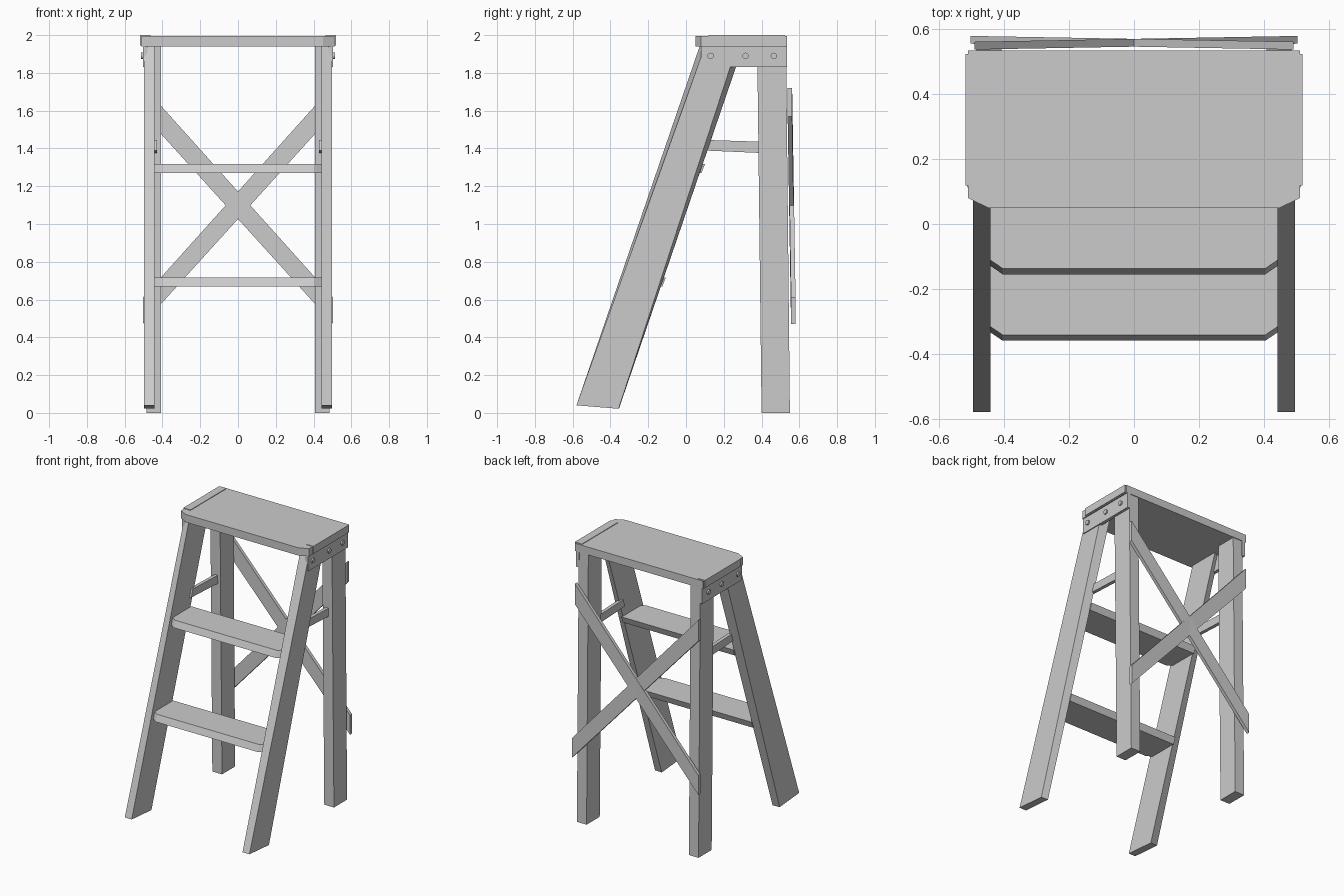
import bpy, bmesh
from math import pi
from mathutils import Matrix

if "Cube" in bpy.data.objects:
    bpy.data.objects.remove(bpy.data.objects["Cube"])


def loft(name, ring_a, ring_b):
    """Closed solid between two matching rings of points."""
    bm = bmesh.new()
    a = [bm.verts.new(p) for p in ring_a]
    b = [bm.verts.new(p) for p in ring_b]
    n = len(a)
    bm.faces.new(a)
    bm.faces.new(b[::-1])
    for i in range(n):
        j = (i + 1) % n
        bm.faces.new((a[j], a[i], b[i], b[j]))
    return finish(name, bm)


def finish(name, bm):
    bmesh.ops.recalc_face_normals(bm, faces=bm.faces)
    me = bpy.data.meshes.new(name)
    bm.to_mesh(me)
    bm.free()
    ob = bpy.data.objects.new(name, me)
    bpy.context.collection.objects.link(ob)
    return ob


def mirrored(ob):
    """Mirror a part across x = 0."""
    m = ob.modifiers.new("Mirror", 'MIRROR')
    m.use_mirror_merge = False
    return ob


def side_profile(name, x0, x1, outline, inner=None):
    """Extrude a (y, z) outline along x."""
    return loft(name, [(x0, y, z) for y, z in (inner or outline)],
                [(x1, y, z) for y, z in outline])


def rect(y0, y1, z0, z1):
    return [(y0, z0), (y1, z0), (y1, z1), (y0, z1)]


# Top board with cut front corners
top = [(-.45, .05), (.45, .05), (.512, .08), (.512, .535), (-.512, .535), (-.512, .08)]
loft("top_board", [(x, y, 1.94) for x, y in top], [(x, y, 1.996) for x, y in top])

# End caps, bracket plates and bolts
mirrored(side_profile("top_end_cap", .462, .519, rect(.118, .525, 1.945, 2.0)))
mirrored(side_profile("bracket_plate", .48, .504, rect(.08, .535, 1.83, 1.945)))
for y in (.13, .315, .465):
    bm = bmesh.new()
    bmesh.ops.create_cone(bm, cap_ends=True, segments=12, radius1=.017, radius2=.017,
                          depth=.02, matrix=Matrix.Translation((.504, y, 1.89))
                          @ Matrix.Rotation(pi / 2, 4, 'Y'))
    mirrored(finish("bolt", bm))

# Slanted front legs, outer face narrowing toward the top
mirrored(side_profile("front_leg", .442, .497,
                      [(-.58, .04), (-.357, .022), (.27, 1.94), (.1, 1.94)],
                      [(-.58, .04), (-.355, .022), (.302, 1.94), (.072, 1.94)]))

# Rear legs
mirrored(side_profile("rear_leg", .408, .485,
                      [(.4, 0), (.55, 0), (.53, 1.94), (.377, 1.94)]))

# Steps with cut front corners
for name, z, front, back in (("lower_step", .67, -.36, -.125), ("upper_step", 1.27, -.155, .082)):
    plan = [(-.405, front), (.405, front), (.446, front + .028),
            (.446, back), (-.446, back), (-.446, front + .028)]
    loft(name, [(x, y, z) for x, y in plan], [(x, y + .018, z + .047) for x, y in plan])

# Side rails joining front and rear legs
mirrored(side_profile("side_rail", .43, .455,
                      [(.08, 1.39), (.42, 1.375), (.42, 1.435), (.1, 1.445)]))

# Rear cross braces, leaning with the rear legs
for s in (1, -1):
    ends = [(-.504 * s, .47, .61, .018), (.492 * s, 1.57, 1.72, 0)]
    rings = [[(x, .538 + d, z0), (x, .562 + d, z0), (x, .562 + d, z1), (x, .538 + d, z1)]
             for x, z0, z1, d in ends]
    loft("cross_brace", *rings)
